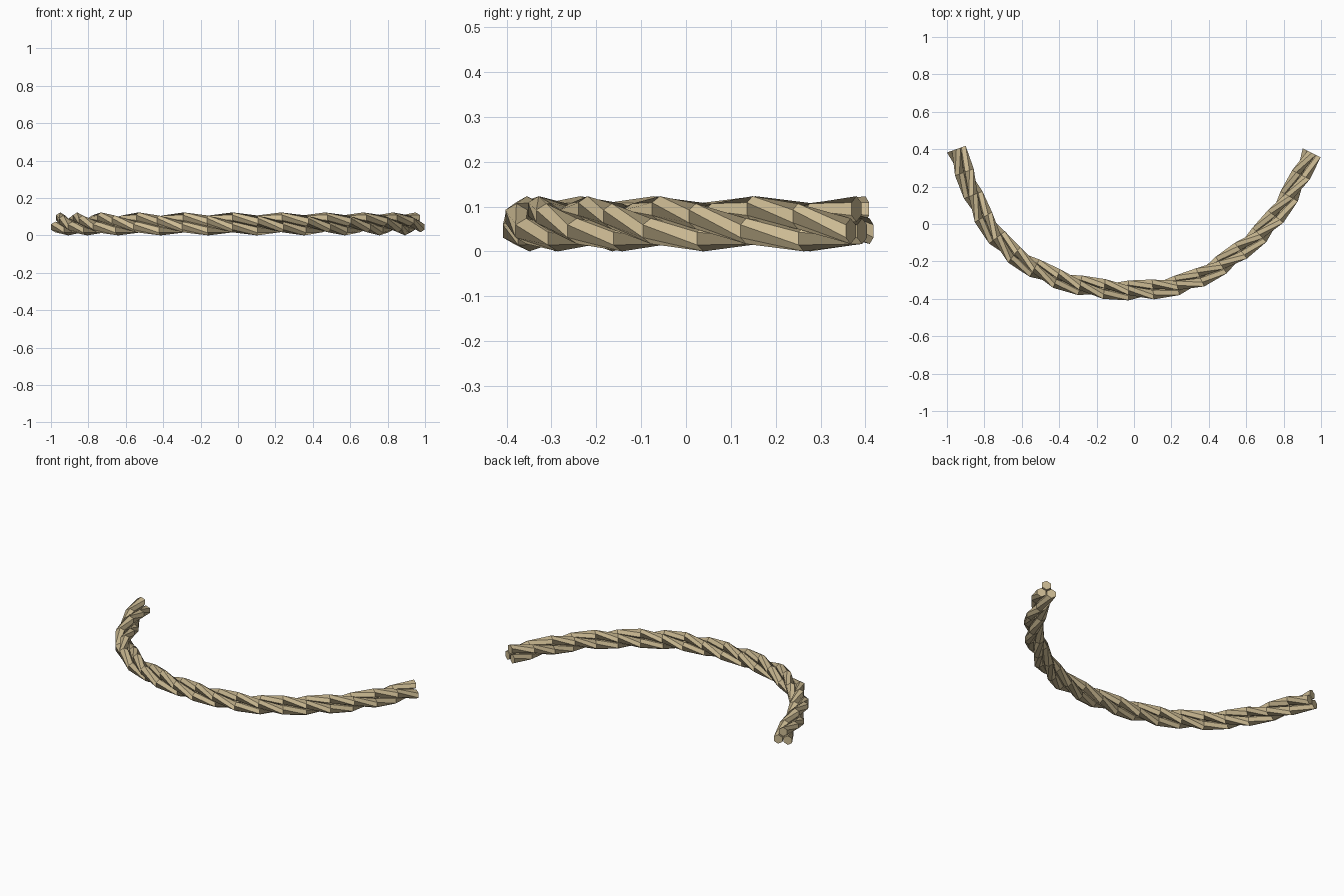
import bpy, bmesh, math
from mathutils import Vector

if "Cube" in bpy.data.objects:
    bpy.data.objects.remove(bpy.data.objects["Cube"], do_unlink=True)

STRANDS, SIDES, SEGMENTS = 3, 6, 20
STRAND_RADIUS, STRAND_OFFSET, HEIGHT = 0.0285, 0.033, 0.0615
TWIST = math.radians(60)          # turn of the lay per segment
UP = Vector((0, 0, 1))

# Centre line of the hanging rope, left end to right end of the sheet
PATH = [Vector((x, y, HEIGHT)) for x, y in (
    (-0.95, 0.40), (-0.885, 0.22), (-0.795, 0.02), (-0.64, -0.165), (-0.36, -0.31),
    (0, -0.355), (0.32, -0.30), (0.60, -0.12), (0.765, 0.05), (0.875, 0.23), (0.95, 0.38))]


def smooth_path(points, steps=16):
    """Fine Catmull-Rom line through the points."""
    pts = [2 * points[0] - points[1], *points, 2 * points[-1] - points[-2]]
    line = []
    for a, b, c, d in zip(pts, pts[1:], pts[2:], pts[3:]):
        for k in range(steps):
            t = k / steps
            line.append(0.5 * (2 * b + (c - a) * t + (2 * a - 5 * b + 4 * c - d) * t * t
                               + (3 * b - a - 3 * c + d) * t ** 3))
    return line + [points[-1]]


def even_stations(line, count):
    """Centre and outward direction at equal distances along the line."""
    lengths = [0]
    for a, b in zip(line, line[1:]):
        lengths.append(lengths[-1] + (b - a).length)
    stations, j = [], 0
    for i in range(count + 1):
        goal = lengths[-1] * i / count
        while j < len(line) - 2 and lengths[j + 1] < goal:
            j += 1
        f = (goal - lengths[j]) / (lengths[j + 1] - lengths[j])
        tangent = (line[j + 1] - line[j]).normalized()
        stations.append((line[j].lerp(line[j + 1], f), tangent.cross(UP)))
    return stations


def make_strand(name, stations, phase, material):
    bm = bmesh.new()
    rings = []
    for i, (centre, out) in enumerate(stations):
        def polar(radius, angle):
            return out * radius * math.cos(angle) + UP * radius * math.sin(angle)
        turn = phase - TWIST * i
        middle = centre + polar(STRAND_OFFSET, turn)
        rings.append([bm.verts.new(middle + polar(STRAND_RADIUS, turn + math.tau * k / SIDES))
                      for k in range(SIDES)])
    for a, b in zip(rings, rings[1:]):
        for k in range(SIDES):
            n = (k + 1) % SIDES
            bm.faces.new((a[k], a[n], b[n], b[k]))
    # Flat cut ends
    bm.faces.new(rings[0])
    bm.faces.new(rings[-1])
    bmesh.ops.recalc_face_normals(bm, faces=bm.faces)
    mesh = bpy.data.meshes.new(name)
    bm.to_mesh(mesh)
    bm.free()
    mesh.materials.append(material)
    obj = bpy.data.objects.new(name, mesh)
    bpy.context.collection.objects.link(obj)
    return obj


# Straw-coloured fibre
fibre = bpy.data.materials.new("straw_fibre")
fibre.use_nodes = True
COLOUR = (0.60, 0.49, 0.29, 1)
fibre.diffuse_color = COLOUR
fibre.node_tree.nodes["Principled BSDF"].inputs["Base Color"].default_value = COLOUR

# Three strands laid around one another
stations = even_stations(smooth_path(PATH), SEGMENTS)
strands = [make_strand(f"rope_strand_{s + 1}", stations, math.pi / 2 + math.tau * s / STRANDS, fibre)
           for s in range(STRANDS)]

bpy.ops.object.select_all(action="DESELECT")
for strand in strands:
    strand.select_set(True)
bpy.context.view_layer.objects.active = strands[0]
bpy.ops.object.shade_smooth_by_angle(angle=math.radians(30))
